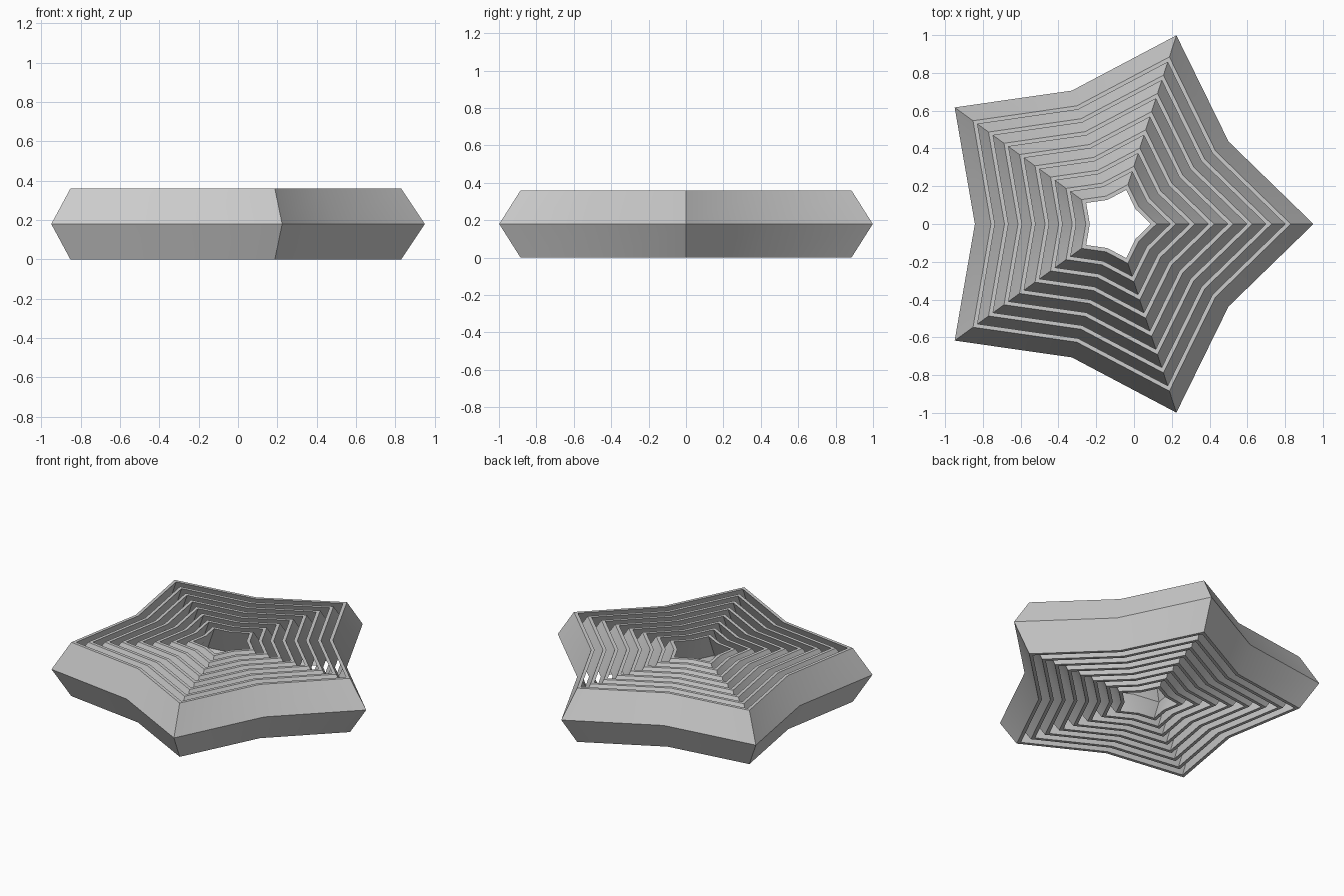
import bpy
import math

cube = bpy.data.objects.get("Cube")
if cube:
    bpy.data.objects.remove(cube, do_unlink=True)

RINGS = 8
HEIGHT = 0.36
CENTRE_X = -0.1
TIP = 1.05        # tip radius at mid height of the outermost ring
SLOPE = 0.12      # how far the wall leans in from mid height to rim
STEP = 0.1015     # tip spacing between neighbouring rings
WALL = 0.03       # wall thickness measured at the tips
NOTCH = 0.707     # radius of the notches relative to the tips

grey = bpy.data.materials.new("plain grey")
grey.use_nodes = True
colour = (0.6, 0.6, 0.6, 1)
grey.diffuse_color = colour
grey.node_tree.nodes["Principled BSDF"].inputs["Base Color"].default_value = colour


def star_loop(radius, z):
    """Ten points of a five-pointed star with one tip towards +x."""
    points = []
    for k in range(10):
        r = radius * (NOTCH if k % 2 else 1)
        a = math.pi * k / 5
        points.append((CENTRE_X + r * math.cos(a), r * math.sin(a), z))
    return points


def star_ring(name, tip):
    """Closed chevron-section wall swept around the star."""
    rim, inner = tip - SLOPE, tip - WALL
    section = [(rim, 0), (tip, HEIGHT / 2), (rim, HEIGHT),
               (rim - WALL, HEIGHT), (inner, HEIGHT / 2), (rim - WALL, 0)]
    verts = [p for r, z in section for p in star_loop(r, z)]
    faces = []
    for i in range(len(section)):
        a, b = i * 10, (i + 1) % len(section) * 10
        for k in range(10):
            n = (k + 1) % 10
            faces.append((a + k, a + n, b + n, b + k))
    mesh = bpy.data.meshes.new(name)
    mesh.from_pydata(verts, [], faces)
    mesh.materials.append(grey)
    obj = bpy.data.objects.new(name, mesh)
    bpy.context.collection.objects.link(obj)
    return obj


# Nested rings, outermost first
bpy.ops.object.select_all(action="DESELECT")
for i in range(RINGS):
    ring = star_ring(f"star_ring_{i + 1}", TIP - i * STEP)
    ring.select_set(True)
    bpy.context.view_layer.objects.active = ring

# Soften the shallow notches, keep the tips and rims crisp
bpy.ops.object.shade_smooth_by_angle(angle=math.radians(30))
